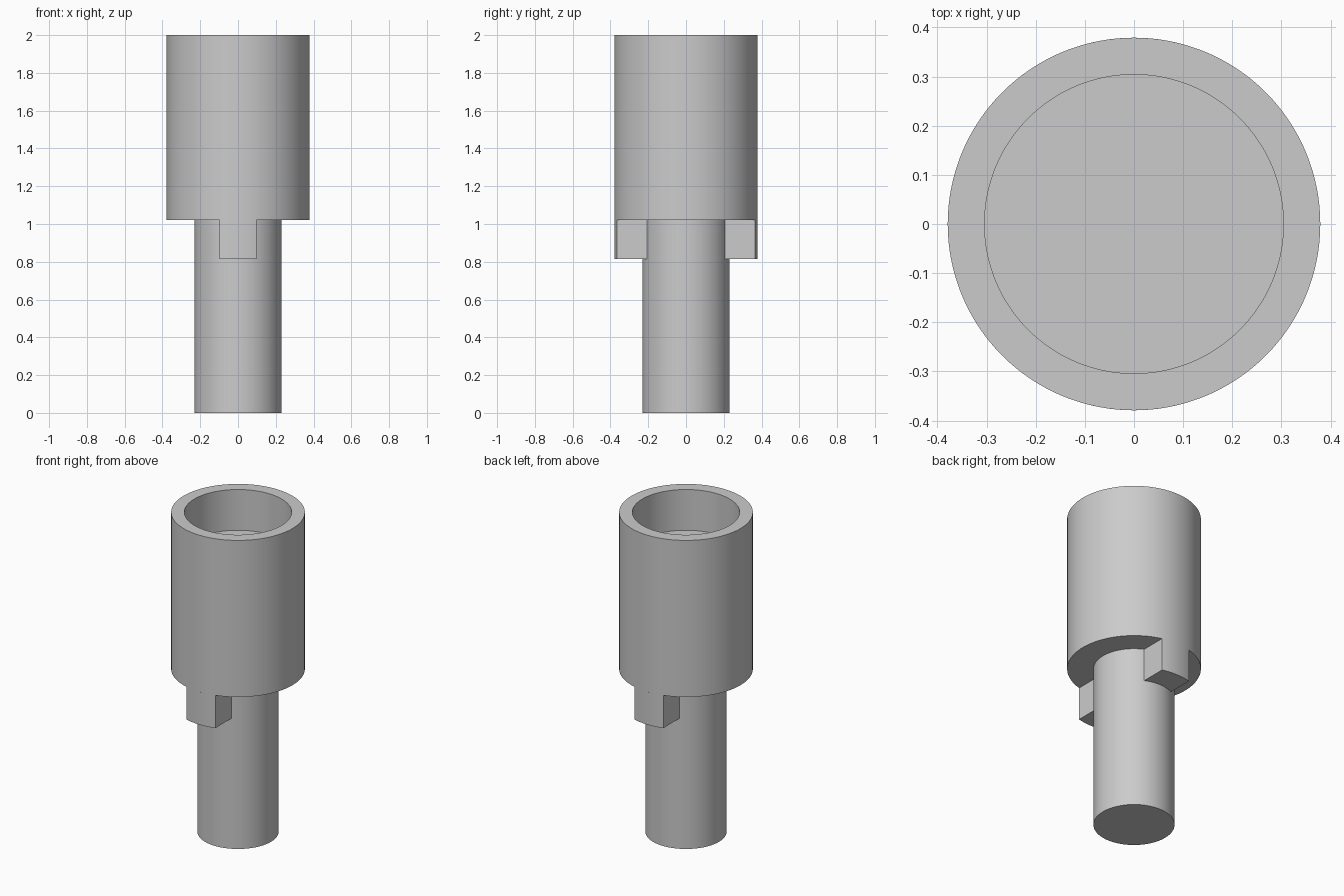
import bpy
import bmesh
from math import sqrt, radians, cos, sin, tau

SEGMENTS = 128
SHAFT_R, HEAD_R, BORE_R = 0.23, 0.379, 0.304
LUG_BOTTOM, SHOULDER_Z, BORE_FLOOR, TOP_Z = 0.815, 1.02, 1.745, 2.0
LUG_HALF = 0.099

cube = bpy.data.objects.get("Cube")
if cube:
    bpy.data.objects.remove(cube, do_unlink=True)

grey = bpy.data.materials.new("light_grey")
grey.use_nodes = True
colour = (0.6, 0.6, 0.6, 1.0)
grey.diffuse_color = colour
grey.node_tree.nodes["Principled BSDF"].inputs["Base Color"].default_value = colour


def finish(name, bm):
    """Turn a bmesh into a named, shaded object."""
    bmesh.ops.recalc_face_normals(bm, faces=bm.faces)
    mesh = bpy.data.meshes.new(name)
    bm.to_mesh(mesh)
    bm.free()
    mesh.materials.append(grey)
    obj = bpy.data.objects.new(name, mesh)
    bpy.context.collection.objects.link(obj)
    bpy.ops.object.select_all(action="DESELECT")
    obj.select_set(True)
    bpy.context.view_layer.objects.active = obj
    bpy.ops.object.shade_smooth_by_angle(angle=radians(30))
    return obj


def turned(name, profile):
    """Lathe a radius/height profile and cap both of its ends."""
    bm = bmesh.new()
    rings = [[bm.verts.new((r * cos(tau * i / SEGMENTS), r * sin(tau * i / SEGMENTS), z))
              for i in range(SEGMENTS)] for r, z in profile]
    for low, high in zip(rings, rings[1:]):
        for i in range(SEGMENTS):
            j = (i + 1) % SEGMENTS
            bm.faces.new((low[i], low[j], high[j], high[i]))
    bm.faces.new(rings[0])
    bm.faces.new(rings[-1])
    return finish(name, bm)


def lug(name, side):
    """Drive lug: parallel flanks between the shaft and head radii."""
    steps = 12
    xs = [LUG_HALF * (2 * i / steps - 1) for i in range(steps + 1)]
    outline = [(x, side * sqrt(HEAD_R ** 2 - x * x)) for x in xs]
    outline += [(x, side * sqrt(SHAFT_R ** 2 - x * x)) for x in reversed(xs)]
    bm = bmesh.new()
    base = bm.faces.new([bm.verts.new((x, y, LUG_BOTTOM)) for x, y in outline])
    result = bmesh.ops.extrude_face_region(bm, geom=[base], use_keep_orig=True)
    moved = [v for v in result["geom"] if isinstance(v, bmesh.types.BMVert)]
    bmesh.ops.translate(bm, verts=moved, vec=(0, 0, SHOULDER_Z - LUG_BOTTOM))
    return finish(name, bm)


# Shaft, shoulder, head and blind bore in one turned piece
turned("shaft_and_socket_head", [
    (SHAFT_R, 0), (SHAFT_R, SHOULDER_Z), (HEAD_R, SHOULDER_Z),
    (HEAD_R, TOP_Z), (BORE_R, TOP_Z), (BORE_R, BORE_FLOOR)])

# Opposed lugs under the shoulder
lug("front_lug", -1)
lug("back_lug", 1)
